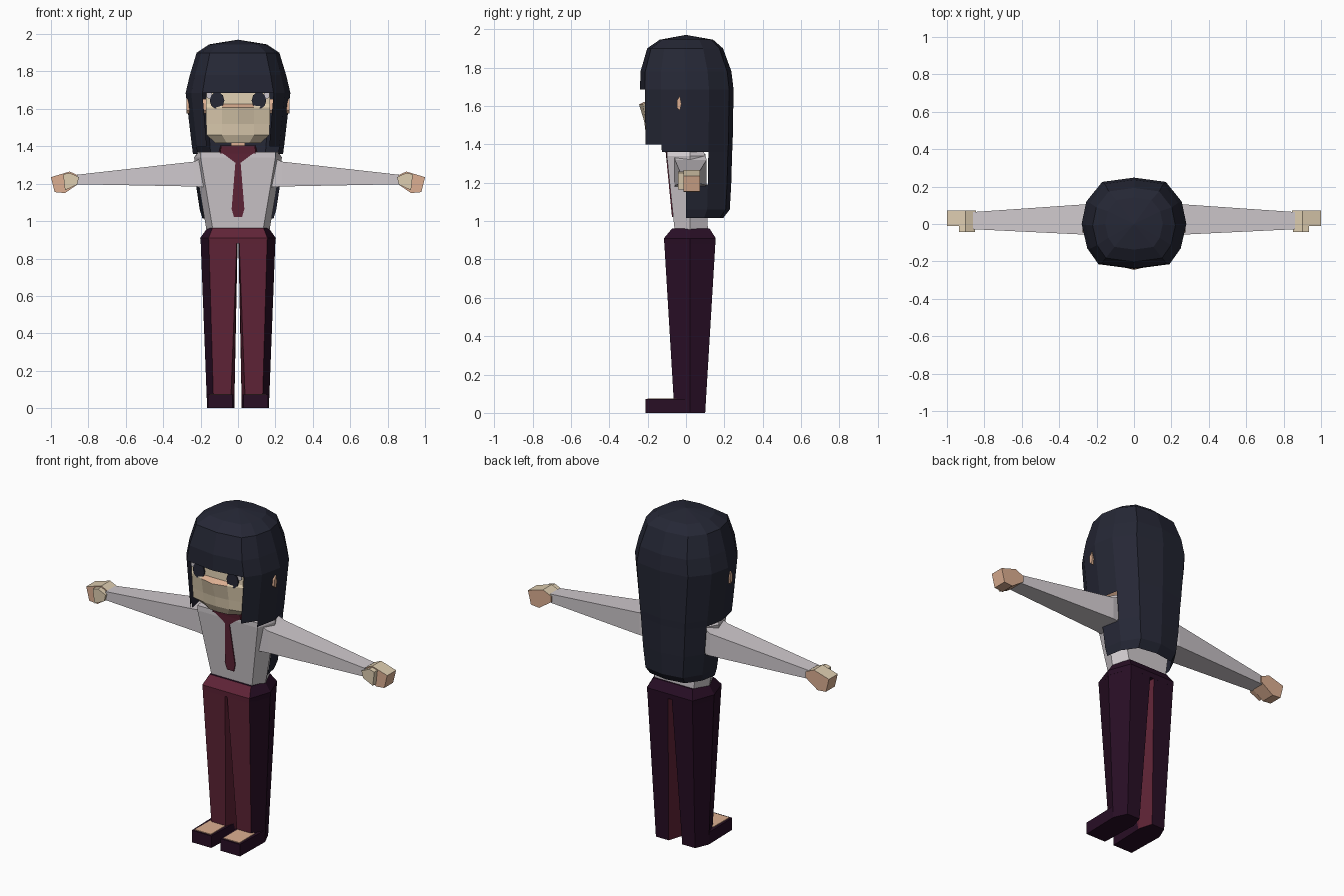
import bpy, bmesh, math

if "Cube" in bpy.data.objects:
    bpy.data.objects.remove(bpy.data.objects["Cube"])


def mat(name, r, g, b):
    m = bpy.data.materials.new(name)
    lin = [((c / 255 + 0.055) / 1.055) ** 2.4 for c in (r, g, b)]
    m.diffuse_color = (*lin, 1)
    m.use_nodes = True
    m.node_tree.nodes["Principled BSDF"].inputs["Base Color"].default_value = m.diffuse_color
    return m


HAIR = mat("dark_hair", 37, 39, 53)
SKIN = mat("pale_skin", 222, 205, 176)
PEACH = mat("peach_skin", 220, 175, 146)
SHIRT = mat("shirt_white", 207, 201, 205)
MAROON = mat("maroon_cloth", 96, 36, 55)
PURPLE = mat("dark_purple_cloth", 40, 14, 37)


def build(name, verts, faces, mats, rule=None):
    """Mesh object; rule(normal, centre) picks the material index."""
    bm = bmesh.new()
    vs = [bm.verts.new(v) for v in verts]
    for f in faces:
        bm.faces.new([vs[i] for i in f])
    bmesh.ops.delete(bm, geom=[v for v in bm.verts if not v.link_faces], context='VERTS')
    bmesh.ops.recalc_face_normals(bm, faces=bm.faces)
    bm.normal_update()
    if rule:
        for f in bm.faces:
            f.material_index = rule(f.normal, f.calc_center_median())
    me = bpy.data.meshes.new(name)
    bm.to_mesh(me)
    bm.free()
    for m in mats:
        me.materials.append(m)
    ob = bpy.data.objects.new(name, me)
    bpy.context.collection.objects.link(ob)
    return ob


def loft(name, rings, mats, rule=None):
    """Closed loft through rings of (x, y, z) points, with end caps."""
    n = len(rings[0])
    verts = [p for r in rings for p in r]
    faces = [(a * n + j, a * n + (j + 1) % n, (a + 1) * n + (j + 1) % n, (a + 1) * n + j)
             for a in range(len(rings) - 1) for j in range(n)]
    faces += [tuple(range(n)), tuple(range(len(verts) - n, len(verts)))]
    return build(name, verts, faces, mats, rule)


def mirrored(half, z):
    """Full ring at height z from the right half, listed front to back."""
    left = [(-x, y) for x, y in reversed(half) if x > 1e-4]
    return [(x, y, z) for x, y in half + left]


def box(name, x0, x1, y0, y1, z0, z1, mats, rule=None):
    return loft(name, [[(x0, y0, z), (x1, y0, z), (x1, y1, z), (x0, y1, z)] for z in (z0, z1)],
                mats, rule)


# Hair: a shell of 12 columns, with rows left out for the face and arms
outline = [(0, -.24), (.19, -.215), (.25, -.13), (.28, 0), (.255, .12), (.17, .225), (0, .248)]
rows = [(1.945, .55, .57, 0), (1.90, .79, .81, -.008), (1.78, .92, .97, -.004),
        (1.685, 1, 1, 0), (1.40, .88, .98, 0), (1.36, .86, .97, 0),
        (1.19, .80, .95, 0), (1.06, .73, .92, 0), (1.015, .68, .78, 0)]
verts = []
for z, sx, sy, dy in rows:
    verts += mirrored([(x * sx, y * sy + dy) for x, y in outline], z)
faces = []
last_row = [3, 4, 5, 8, 8, 8]
for j in range(12):
    col = min(j, 11 - j)
    for r in range(8):
        if r + 1 <= last_row[col] and not (col == 3 and r == 5):
            faces.append((r * 12 + j, r * 12 + (j + 1) % 12,
                          (r + 1) * 12 + (j + 1) % 12, (r + 1) * 12 + j))
    faces.append((len(verts), j, (j + 1) % 12))
verts.append((0, 0, 1.97))
build("hair", verts, faces, [HAIR])

# Head with a raised nose and mouth area
head = [(1.417, [(0, -.19), (.06, -.185), (.12, -.15), (.12, .10)]),
        (1.46, [(0, -.21), (.085, -.205), (.168, -.185), (.165, .12)]),
        (1.52, [(0, -.218), (.085, -.21), (.17, -.19), (.17, .13)]),
        (1.608, [(0, -.245), (.085, -.225), (.172, -.195), (.17, .13)]),
        (1.625, [(0, -.207), (.085, -.205), (.172, -.197), (.17, .13)]),
        (1.76, [(0, -.20), (.085, -.198), (.168, -.185), (.17, .13)]),
        (1.86, [(0, -.15), (.07, -.14), (.12, -.12), (.12, .10)])]
loft("head", [mirrored(h, z) for z, h in head], [SKIN, PEACH],
     lambda n, c: 1 if (n.z < -.7 or (n.z > .7 and c.z < 1.7)) else 0)
box("neck", -.037, .037, -.085, .03, 1.35, 1.44, [PEACH])

# Torso, collar and tie
loft("shirt", [mirrored([(.13, -.057), (.165, .02), (.125, .115)], .93),
               mirrored([(.2, -.1), (.235, .02), (.19, .10)], 1.34),
               mirrored([(.2, -.1), (.215, .02), (.17, .09)], 1.37)], [SHIRT])
loft("collar", [mirrored([(.095, -.108), (.105, .06)], 1.362),
                mirrored([(.09, -.115), (.095, .06)], 1.405)], [MAROON])
tie = [(.092, 1.368), (.062, 1.348), (.014, 1.312), (.034, 1.065), (.022, 1.022)]
pts = tie + [(-x, z) for x, z in reversed(tie)]
loft("tie", [[(x, -.1 + (1.37 - z) * .0976 + d, z) for x, z in pts] for d in (-.007, .001)],
     [MAROON])

# Trouser top: maroon in front, purple elsewhere
loft("trouser_waist", [mirrored([(.155, -.113), (.2, .02), (.15, .153)], .88),
                       mirrored([(.157, -.115), (.202, .02), (.152, .155)], .91),
                       mirrored([(.137, -.072), (.165, .02), (.13, .122)], .962)],
     [MAROON, PURPLE], lambda n, c: 0 if n.y < -.6 else 1)

for s, side in ((1, "left"), (-1, "right")):
    # Leg: maroon in front and on the inside
    top = [(.156, -.114), (.2, .02), (.15, .154), (.012, .154), (.002, .02), (.006, -.114)]
    low = [(.13, -.06), (.165, .02), (.13, .1), (.045, .1), (.02, .02), (.04, -.06)]
    loft(side + "_leg", [[(s * x, y, z) for x, y in r] for r, z in ((low, 0), (top, .9))],
         [MAROON, PURPLE],
         lambda n, c: 0 if (n.y < -.6 or s * n.x < -.5) and c.z > .1 else 1)

    # Shoe with bare top of the foot
    shoe = [(.03, -.21), (.16, -.21), (.165, .02), (.13, .098), (.045, .098), (.022, .02)]
    loft(side + "_shoe", [[(s * x, y, z) for x, y in shoe] for z in (0, .072)], [PURPLE])
    patch = [(.04, -.2), (.15, -.2), (.148, -.05), (.04, -.05)]
    loft(side + "_foot_top", [[(s * x, y, z) for x, y in patch] for z in (.07, .076)], [PEACH])

    # Sleeve, from inside the torso to the wrist
    sleeve = [(.17, -.06, .10, 1.18, 1.35), (.235, -.058, .107, 1.185, 1.318),
              (.86, -.028, .064, 1.197, 1.248)]
    loft(side + "_sleeve", [[(s * x, y0, z0), (s * x, y1, z0), (s * x, y1, z1), (s * x, y0, z1)]
                            for x, y0, y1, z0, z1 in sleeve], [SHIRT])

    # Hand: pale on top, peach elsewhere
    palm = [(.845, 1.205), (.845, 1.24), (.90, 1.265), (1.0, 1.235), (.98, 1.155), (.925, 1.15)]
    loft(side + "_hand", [[(s * x, y, z) for x, z in palm] for y in (-.012, .072)],
         [SKIN, PEACH], lambda n, c: 0 if n.z > .5 else 1)
    thumb = [(.86, 1.195), (.85, 1.235), (.90, 1.258), (.935, 1.25), (.925, 1.165)]
    loft(side + "_thumb", [[(s * x, y, z) for x, z in thumb] for y in (-.042, .0)],
         [SKIN, PEACH], lambda n, c: 1 if n.z < -.5 else 0)

    # Eye plate with a sliver of white at the outer corner
    eye = [(.112 + .039 * math.cos(a * math.pi / 5), 1.645 + .046 * math.sin(a * math.pi / 5))
           for a in range(10)]
    loft(side + "_eye", [[(s * x, y, z) for x, z in eye] for y in (-.214, -.206)], [HAIR])
    white = [(.14, 1.65), (.168, 1.66), (.168, 1.685), (.14, 1.685)]
    loft(side + "_eye_white", [[(s * x, y, z) for x, z in white] for y in (-.208, -.200)], [SHIRT])

    # Ear tip showing through the hair
    ear = [(-.046, 1.63), (-.032, 1.652), (-.024, 1.61), (-.032, 1.575), (-.046, 1.59)]
    loft(side + "_ear", [[(s * x, y, z) for y, z in ear] for x in (.16, .276)], [PEACH])
